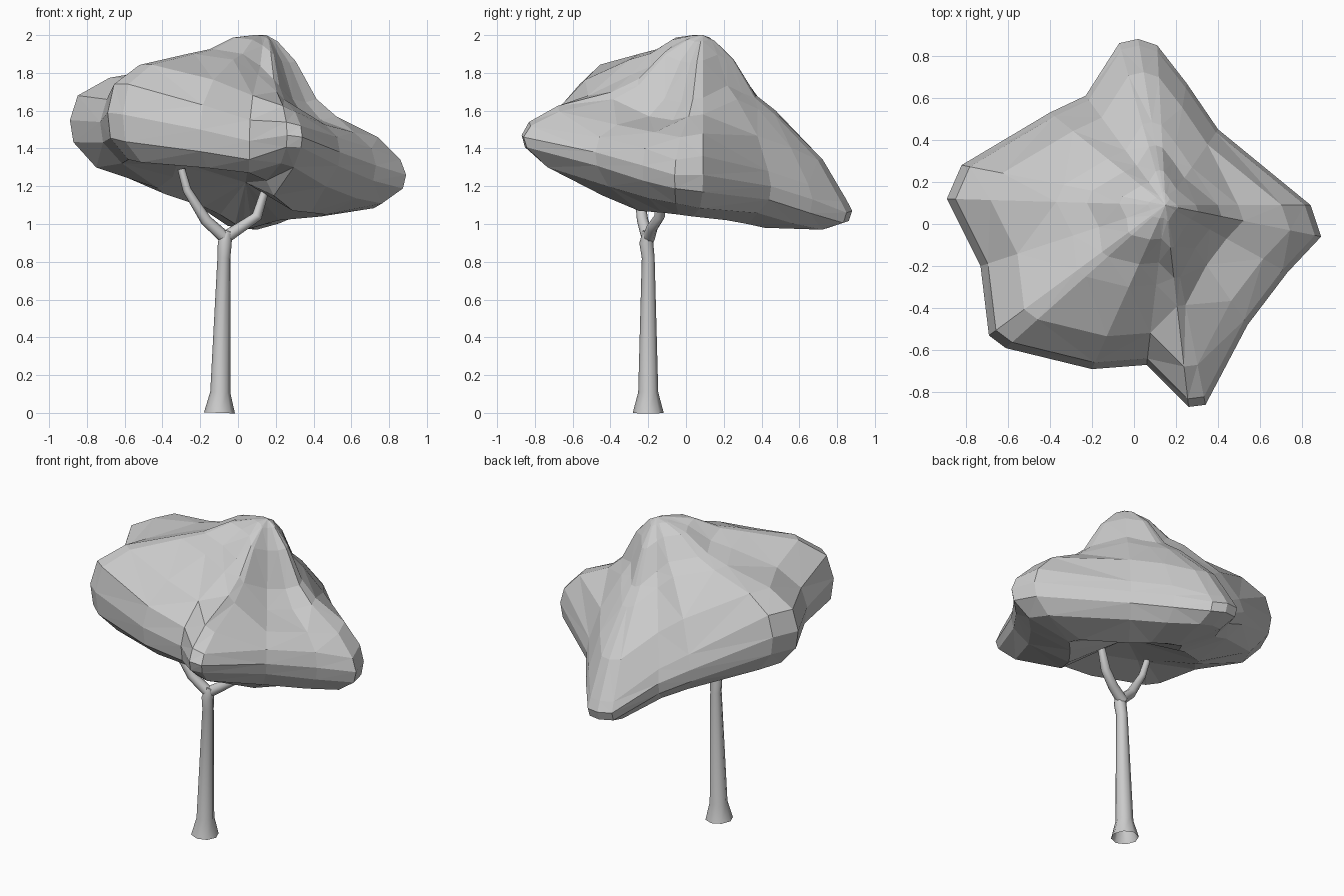
import bpy, bmesh
from mathutils import Vector

cube = bpy.data.objects.get("Cube")
if cube:
    bpy.data.objects.remove(cube)


def make_material(name, color):
    mat = bpy.data.materials.new(name)
    mat.use_nodes = True
    mat.diffuse_color = color
    mat.node_tree.nodes["Principled BSDF"].inputs["Base Color"].default_value = color
    return mat


def finish(bm, name, mat):
    bmesh.ops.recalc_face_normals(bm, faces=bm.faces)
    mesh = bpy.data.meshes.new(name)
    bm.to_mesh(mesh)
    bm.free()
    obj = bpy.data.objects.new(name, mesh)
    bpy.context.collection.objects.link(obj)
    mesh.materials.append(mat)
    return obj


def bridge(bm, lower, upper):
    n = len(lower)
    for i in range(n):
        j = (i + 1) % n
        bm.faces.new((lower[i], lower[j], upper[j], upper[i]))


def fan(bm, ring, point):
    tip = bm.verts.new(point)
    for i, v in enumerate(ring):
        bm.faces.new((v, ring[(i + 1) % len(ring)], tip))


def limb(name, path, mat, sides=8):
    """Tapered tube along (x, y, z, radius) stations, open at its start."""
    bm = bmesh.new()
    points = [Vector(p[:3]) for p in path]
    rings = []
    for i, p in enumerate(points):
        along = points[min(i + 1, len(points) - 1)] - points[max(i - 1, 0)]
        turn = Vector((0, 0, 1)).rotation_difference(along.normalized()).to_matrix().to_4x4()
        turn.translation = p
        rings.append(bmesh.ops.create_circle(bm, segments=sides, radius=path[i][3],
                                             matrix=turn)["verts"])
    for a, b in zip(rings, rings[1:]):
        bridge(bm, a, b)
    bm.faces.new(rings[-1])
    obj = finish(bm, name, mat)
    bpy.ops.object.select_all(action="DESELECT")
    obj.select_set(True)
    bpy.context.view_layer.objects.active = obj
    bpy.ops.object.shade_smooth_by_angle(angle=0.8)
    return obj


leaf_gray = make_material("leaf gray", (0.6, 0.6, 0.6, 1))
bark_gray = make_material("bark gray", (0.6, 0.6, 0.6, 1))

# Trunk with flared foot, and the two forked branches
limb("trunk", [(-.098, -.2, 0, .082), (-.094, -.2, .11, .053), (-.075, -.2, .82, .034),
               (-.07, -.21, .9, .037), (-.06, -.2, .96, .028)], bark_gray)
limb("right_branch", [(-.06, -.2, .92, .034), (-.17, -.23, 1.02, .03),
                      (-.27, -.25, 1.18, .023), (-.3, -.24, 1.29, .02)], bark_gray)
limb("left_branch", [(-.08, -.2, .92, .034), (.01, -.18, .98, .03), (.1, -.14, 1.04, .028),
                     (.15, -.13, 1.2, .02)], bark_gray)

# Canopy: rim stations of x, y, rim height, half thickness, upper and lower middle height
rim = [
    (.89, -.06, 1.26, .08, 1.57, 1.05), (.84, .09, 1.26, .1, 1.58, 1.04),
    (.4, .45, 1.2, .08, 1.66, 1.02), (.25, .67, 1.13, .08, 1.61, 1.0),
    (.11, .85, 1.06, .06, 1.58, .98), (.02, .88, 1.07, .06, 1.58, .98),
    (-.07, .86, 1.08, .06, 1.6, 1.0),
    (-.23, .61, 1.22, .08, 1.69, 1.05), (-.4, .53, 1.32, .09, 1.77, 1.09),
    (-.82, .28, 1.55, .13, 1.82, 1.16), (-.89, .12, 1.55, .13, 1.83, 1.19),
    (-.73, -.2, 1.54, .12, 1.86, 1.25), (-.69, -.53, 1.59, .15, 1.9, 1.31),
    (-.61, -.59, 1.58, .16, 1.9, 1.32), (-.2, -.69, 1.5, .13, 1.87, 1.3),
    (.06, -.67, 1.44, .11, 1.79, 1.28), (.26, -.87, 1.47, .07, 1.7, 1.23),
    (.34, -.86, 1.46, .06, 1.66, 1.15), (.54, -.48, 1.38, .08, 1.57, 1.07),
    (.73, -.23, 1.31, .09, 1.55, 1.06),
]
peak = Vector((.15, .09, 2))
belly = Vector((.04, -.02, 1.22))
bm = bmesh.new()


def ring(center, reach, height):
    verts = []
    for s in rim:
        p = center.lerp(Vector((s[0], s[1], 0)), reach)
        verts.append(bm.verts.new((p.x, p.y, height(s))))
    return verts


layers = [
    ring(belly, .5, lambda s: s[5]),
    ring(belly, .85, lambda s: s[2] * .7 + s[5] * .3 - s[3] * 1.1),
    ring(belly, .98, lambda s: s[2] - s[3] * .9),
    ring(peak, 1, lambda s: s[2]),
    ring(peak, .96, lambda s: s[2] + s[3]),
    ring(peak, .8, lambda s: s[2] * .55 + s[4] * .45 + s[3] * .75),
    ring(peak, .5, lambda s: s[4]),
    ring(peak, .36, lambda s: s[4] * .8 + .405),
    ring(peak, .21, lambda s: s[4] * .38 + 1.265),
    ring(peak, .08, lambda s: s[4] * .1 + 1.81),
]
for a, b in zip(layers, layers[1:]):
    bridge(bm, a, b)
fan(bm, layers[0], belly)
fan(bm, layers[-1], peak)
bmesh.ops.triangulate(bm, faces=bm.faces)
finish(bm, "canopy", leaf_gray)
